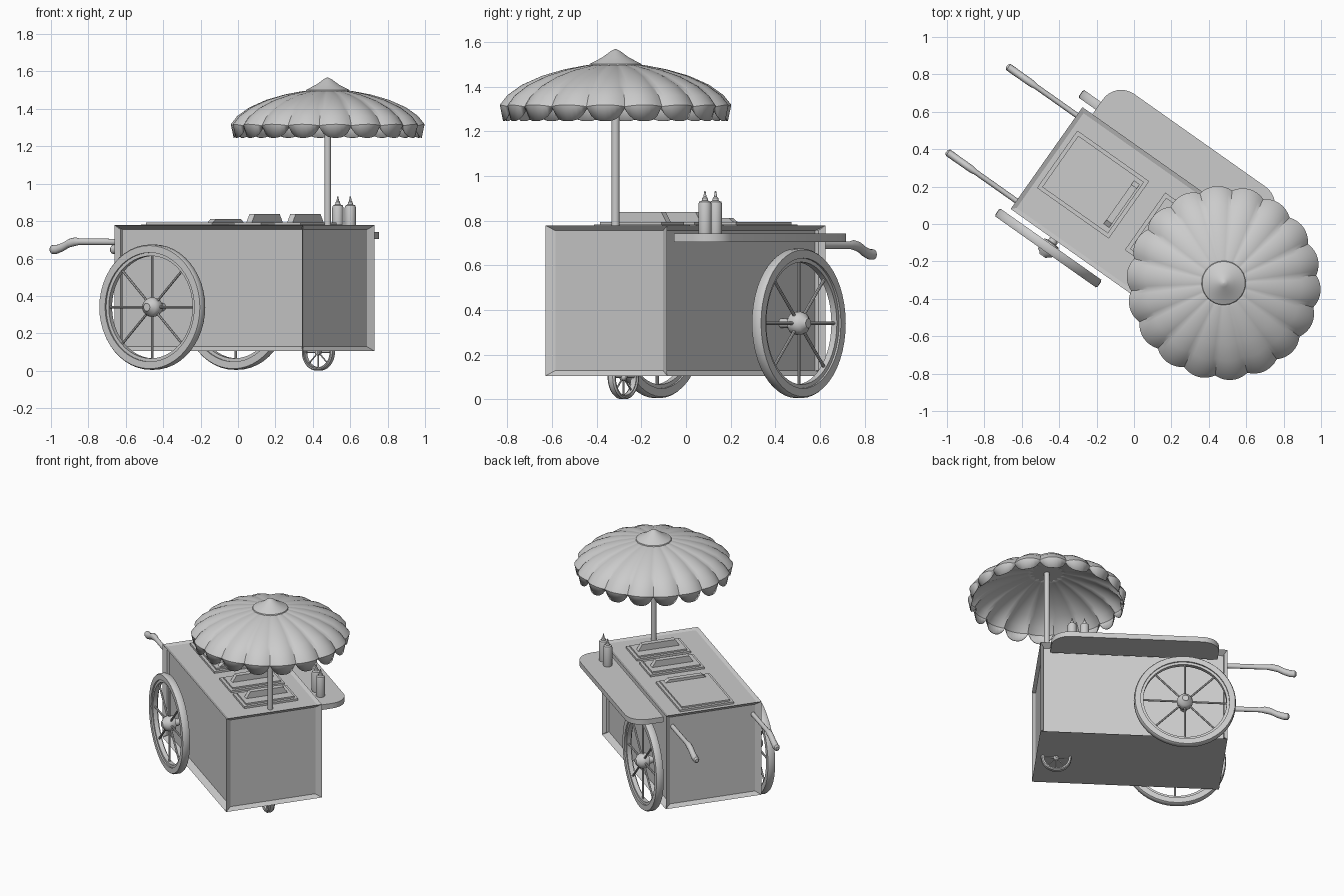
import bpy, bmesh
from math import sin, cos, pi, radians
from mathutils import Matrix, Vector

old = bpy.data.objects.get("Cube")
if old:
    bpy.data.objects.remove(old, do_unlink=True)

grey = bpy.data.materials.new("plain grey")
grey.use_nodes = True
COLOUR = (0.6, 0.6, 0.6, 1)
grey.diffuse_color = COLOUR
grey.node_tree.nodes["Principled BSDF"].inputs["Base Color"].default_value = COLOUR

# The cart is built along local x, then turned as a whole
PLACE = Matrix.Translation((0.035, -0.002, 0)) @ Matrix.Rotation(radians(-35.2), 4, "Z")


def finish(name, bm, smooth=True):
    bmesh.ops.recalc_face_normals(bm, faces=bm.faces)
    mesh = bpy.data.meshes.new(name)
    bm.to_mesh(mesh)
    bm.free()
    mesh.materials.append(grey)
    ob = bpy.data.objects.new(name, mesh)
    bpy.context.collection.objects.link(ob)
    ob.matrix_world = PLACE
    if smooth:
        bpy.ops.object.select_all(action="DESELECT")
        ob.select_set(True)
        bpy.context.view_layer.objects.active = ob
        bpy.ops.object.shade_smooth_by_angle(angle=radians(35))
    return ob


def add_box(bm, lo, hi, taper=0.0):
    """Box between two corners; taper pulls in the top along y."""
    lo, hi = Vector(lo), Vector(hi)
    verts = bmesh.ops.create_cube(bm, size=1)["verts"]
    for v in verts:
        top = v.co.z > 0
        v.co = (lo + hi) / 2 + v.co * (hi - lo)
        if top:
            v.co.y -= taper if v.co.y > (lo.y + hi.y) / 2 else -taper


def add_rod(bm, a, b, r, sides=12):
    a, b = Vector(a), Vector(b)
    turn = (b - a).to_track_quat("Z", "Y").to_matrix().to_4x4()
    bmesh.ops.create_cone(bm, cap_ends=True, segments=sides, radius1=r, radius2=r,
                          depth=(b - a).length, matrix=Matrix.Translation((a + b) / 2) @ turn)


def add_lathe(bm, profile, matrix, steps, closed=False):
    """Spin (radius, height) points about z, then place the result."""
    rings = [[bm.verts.new(matrix @ Vector((r * cos(2 * pi * i / steps), r * sin(2 * pi * i / steps), h)))
              for i in range(steps)] for r, h in profile]
    pairs = list(zip(rings, rings[1:])) + ([(rings[-1], rings[0])] if closed else [])
    for p, q in pairs:
        for i in range(steps):
            j = (i + 1) % steps
            bm.faces.new((p[i], p[j], q[j], q[i]))
    if not closed:
        bm.faces.new(rings[0])
        bm.faces.new(rings[-1])


# Body with recessed panels
bm = bmesh.new()
add_box(bm, (-0.615, -0.333, 0.105), (0.615, 0.333, 0.778))
bm.normal_update()
for f in list(bm.faces):
    n = f.normal.copy()
    if n.z < -0.5:
        continue
    depth = 0.01 if n.z > 0.5 else 0.04 if abs(n.y) > 0.5 else 0.022
    bmesh.ops.inset_individual(bm, faces=[f], thickness=0.033, depth=-depth)
finish("cart_body", bm, False)


# Lids with grips
def lid(name, x0, x1, grip_x, grip_top):
    bm = bmesh.new()
    add_box(bm, (x0, -0.16, 0.765), (x1, 0.215, 0.782))
    add_box(bm, (x0 + 0.02, -0.14, 0.78), (x1 - 0.02, 0.195, 0.793))
    add_box(bm, (grip_x - 0.018, -0.115, 0.79), (grip_x + 0.018, 0.175, grip_top), 0.03)
    finish(name, bm, False)


lid("large_hatch", -0.565, -0.095, -0.145, 0.812)
lid("middle_lid", 0.01, 0.225, 0.11, 0.838)
lid("end_lid", 0.27, 0.485, 0.377, 0.838)

# Side shelf with rounded outer corners
bm = bmesh.new()
END, OUT, R = 0.55, 0.55, 0.12
outline = [(END, 0.325)]
for cx, start in ((END - R, 0), (R - END, pi / 2)):
    for i in range(9):
        a = start + i * pi / 16
        outline.append((cx + R * cos(a), OUT - R + R * sin(a)))
outline.append((-END, 0.325))
face = bm.faces.new([bm.verts.new((x, y, 0.705)) for x, y in outline])
up = bmesh.ops.extrude_face_region(bm, geom=[face])["geom"]
bmesh.ops.translate(bm, vec=(0, 0, 0.037), verts=[g for g in up if isinstance(g, bmesh.types.BMVert)])
finish("side_shelf", bm)


# Spoked wheels
def wheel(name, centre, r, thick, spoke, hub, side):
    bm = bmesh.new()
    m = Matrix.Translation(centre) @ Matrix.Rotation(radians(-90 * side), 4, "X")
    t, w = thick / 2, r * 0.13
    tyre = [(r - 0.006, -t), (r, -t * 0.6), (r, t * 0.6), (r - 0.006, t), (r - w, t), (r - w, -t)]
    rim = [(r - w, -t * 0.6), (r - w, t * 0.6), (r - w * 1.4, t * 0.6), (r - w * 1.4, -t * 0.6)]
    add_lathe(bm, tyre, m, 48, True)
    add_lathe(bm, rim, m, 48, True)
    for i in range(8):
        a = i * pi / 4
        add_rod(bm, centre, m @ Vector(((r - w) * cos(a), (r - w) * sin(a), 0)), spoke, 8)
    knob = [(0.5, -1), (0.5, -0.7), (0.9, -0.6), (1, -0.2), (1, 0.2), (0.85, 0.6), (0.5, 0.85), (0.4, 1)]
    add_lathe(bm, [(x * hub, z * hub) for x, z in knob], m, 20)
    finish(name, bm)


for side, label in ((-1, "right"), (1, "left")):
    wheel(label + "_wheel", Vector((-0.33, side * 0.388, 0.34)), 0.335, 0.05, 0.007, 0.052, side)
wheel("small_wheel", Vector((0.483, 0, 0.1)), 0.1, 0.04, 0.004, 0.018, 1)
bm = bmesh.new()
add_rod(bm, (-0.33, -0.39, 0.34), (-0.33, 0.39, 0.34), 0.022)
finish("axle", bm)

# Push handles with thicker drooping grips
PATH = [(-0.6, 0.688, 0.017), (-0.88, 0.69, 0.017), (-0.91, 0.69, 0.023), (-0.95, 0.682, 0.023),
        (-0.99, 0.662, 0.023), (-1.03, 0.649, 0.024), (-1.062, 0.648, 0.023), (-1.072, 0.648, 0.012)]
for side, label in ((-1, "right"), (1, "left")):
    bm = bmesh.new()
    rings = [[bm.verts.new((x, side * 0.28 + 0.85 * r * cos(i * pi / 6), z + r * sin(i * pi / 6)))
              for i in range(12)] for x, z, r in PATH]
    for p, q in zip(rings, rings[1:]):
        for i in range(12):
            bm.faces.new((p[i - 1], p[i], q[i], q[i - 1]))
    bm.faces.new(rings[0])
    bm.faces.new(rings[-1])
    finish(label + "_handle", bm)

# Sauce bottles
BOTTLE = [(0.029, 0), (0.03, 0.004), (0.03, 0.13), (0.026, 0.142), (0.014, 0.147),
          (0.012, 0.16), (0.007, 0.165), (0.003, 0.19)]
for x, label in ((0.33, "first"), (0.412, "second")):
    bm = bmesh.new()
    add_lathe(bm, BOTTLE, Matrix.Translation((x, 0.397, 0.742)), 20)
    finish(label + "_bottle", bm)

# Parasol pole
POLE_X = 0.544
bm = bmesh.new()
add_rod(bm, (POLE_X, 0, 0.76), (POLE_X, 0, 1.54), 0.018, 16)
finish("parasol_pole", bm)

# Parasol canopy with bulging gores and a scalloped valance
GORES, SUB = 18, 8
DOME = [(0.07, 1.5), (0.13, 1.496), (0.23, 1.477), (0.33, 1.448), (0.42, 1.408),
        (0.485, 1.362), (0.52, 1.318), (0.505, 1.245)]
bm = bmesh.new()
rings = []
for k, (r, z) in enumerate(DOME):
    ring = []
    for i in range(GORES * SUB):
        seam = abs(2 * (i % SUB) / SUB - 1)
        a = 2 * pi * i / (GORES * SUB)
        rr = r * (1 - 0.045 * (r / 0.52) * seam ** 2)
        zz = z - 0.008 * (r / 0.52) * seam ** 2
        if k == len(DOME) - 1:
            zz = z + 0.055 * seam ** 3
        ring.append(bm.verts.new((POLE_X + rr * cos(a), rr * sin(a), zz)))
    rings.append(ring)
for p, q in zip(rings, rings[1:]):
    for i in range(len(p)):
        bm.faces.new((p[i - 1], p[i], q[i], q[i - 1]))
canopy = finish("parasol_canopy", bm)
shell = canopy.modifiers.new("cloth", "SOLIDIFY")
shell.thickness = 0.005

# Pointed cap on the canopy
bm = bmesh.new()
add_lathe(bm, [(0.12, 1.492), (0.115, 1.502), (0.06, 1.53), (0.022, 1.558), (0.004, 1.567)],
          Matrix.Translation((POLE_X, 0, 0)), 36)
finish("parasol_cap", bm)
